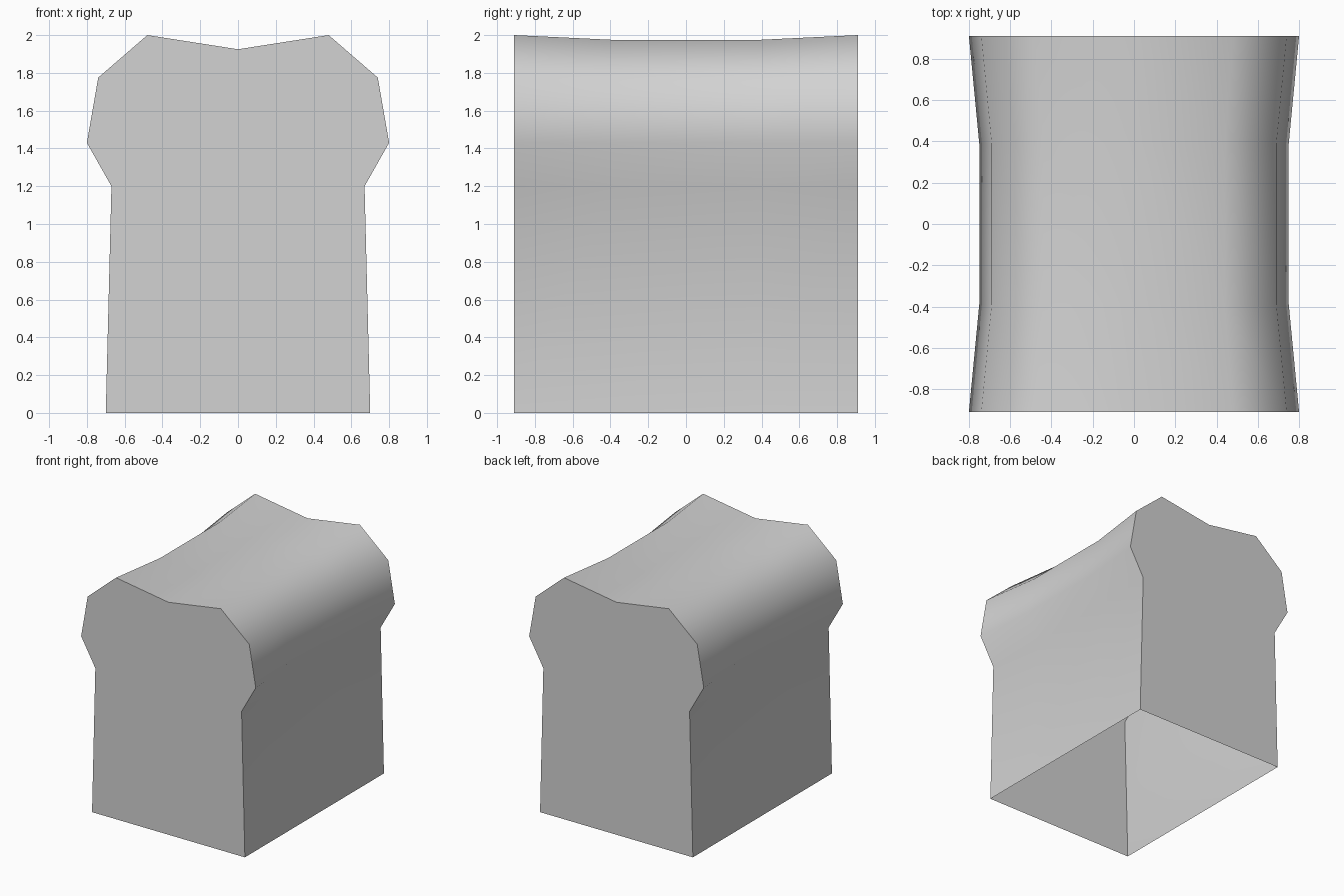
import bpy
import bmesh
import math

cube = bpy.data.objects.get("Cube")
if cube:
    bpy.data.objects.remove(cube, do_unlink=True)

# Crust colour
grey = bpy.data.materials.new("light_grey")
grey.use_nodes = True
colour = (0.65, 0.65, 0.65, 1)
grey.diffuse_color = colour
grey.node_tree.nodes["Principled BSDF"].inputs["Base Color"].default_value = colour

# Half cross-sections from the base up to the centre dip, as (x, z)
end_half = [(0.70, 0), (0.67, 1.20), (0.80, 1.43), (0.74, 1.775), (0.48, 2.0), (0, 1.925)]
waist_half = [(0.70, 0), (0.65, 1.20), (0.75, 1.43), (0.69, 1.755), (0.44, 1.975), (0, 1.91)]


def mirrored(half):
    """Complete a half profile across x = 0."""
    return half + [(-x, z) for x, z in reversed(half[:-1])]


# Loft the sections along the loaf, leaving the underside open
stations = [(-0.91, end_half), (-0.39, waist_half), (0.39, waist_half), (0.91, end_half)]
bm = bmesh.new()
rings = [[bm.verts.new((x, y, z)) for x, z in mirrored(half)] for y, half in stations]
for a, b in zip(rings, rings[1:]):
    for i in range(len(a) - 1):
        bm.faces.new((a[i], b[i], b[i + 1], a[i + 1]))

# Flat end walls
bm.faces.new(rings[0])
bm.faces.new(list(reversed(rings[-1])))

mesh = bpy.data.meshes.new("loaf_shell")
bm.to_mesh(mesh)
bm.free()
mesh.materials.append(grey)
loaf = bpy.data.objects.new("loaf_shell", mesh)
bpy.context.collection.objects.link(loaf)

# Smooth crust with crisp rims at both ends
bpy.ops.object.select_all(action="DESELECT")
loaf.select_set(True)
bpy.context.view_layer.objects.active = loaf
bpy.ops.object.shade_smooth_by_angle(angle=math.radians(60))
